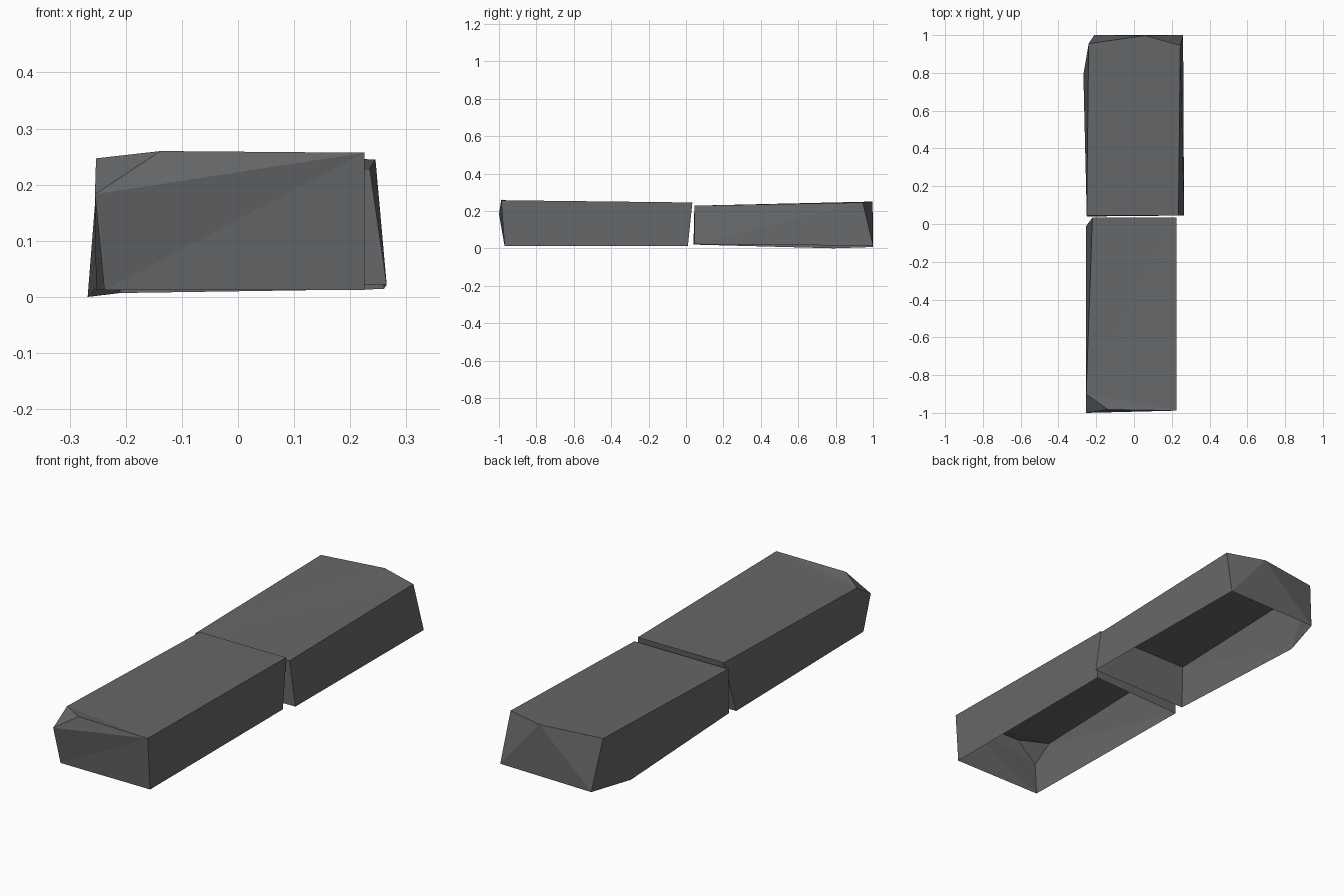
import bpy, bmesh

if "Cube" in bpy.data.objects:
    bpy.data.objects.remove(bpy.data.objects["Cube"])

# One grey stone colour
stone = bpy.data.materials.new("grey stone")
stone.diffuse_color = (0.13, 0.136, 0.142, 1)
stone.use_nodes = True
stone.node_tree.nodes["Principled BSDF"].inputs["Base Color"].default_value = stone.diffuse_color


def block(name, pts, faces):
    """Chipped stone block, open underneath, from named corner points."""
    bm = bmesh.new()
    v = {k: bm.verts.new(p) for k, p in pts.items()}
    for f in faces.split():
        bm.faces.new([v[k] for k in f])
    bmesh.ops.recalc_face_normals(bm, faces=bm.faces)
    # An open shell can be recalculated inside out: keep the top facing up
    if sum(f.normal.z * f.calc_area() for f in bm.faces) < 0:
        bmesh.ops.reverse_faces(bm, faces=bm.faces)
    me = bpy.data.meshes.new(name)
    bm.to_mesh(me)
    bm.free()
    me.materials.append(stone)
    ob = bpy.data.objects.new(name, me)
    bpy.context.collection.objects.link(ob)
    return ob


# Lower-case letters: bottom rim, upper-case: top corners.
# Front block with a chipped front left corner (L below the chip)
block("front_stone", {
    "a": (-0.238, -0.97, 0.012), "b": (0.225, -0.97, 0.012),
    "c": (0.225, 0.01, 0.012), "d": (-0.253, -0.01, 0.012),
    "L": (-0.255, -1.0, 0.183), "A": (-0.253, -0.90, 0.247),
    "M": (-0.138, -0.982, 0.26), "B": (0.225, -0.988, 0.257),
    "C": (0.225, 0.034, 0.245), "D": (-0.22, 0.034, 0.245),
}, "AMB ABC ACD LMA LBM abB aBL bcC bCB cdD cDC daL dLA dAD")

# Back block with a bevelled back end and a bulging left side (p)
block("back_stone", {
    "a": (-0.25, 0.04, 0.02), "b": (0.265, 0.045, 0.022),
    "c": (0.26, 1.0, 0.014), "d": (-0.21, 1.0, 0.007),
    "p": (-0.268, 0.79, 0.0),
    "A": (-0.25, 0.045, 0.228), "B": (0.235, 0.045, 0.228),
    "C": (0.245, 0.945, 0.245), "M": (0.06, 0.998, 0.25),
    "D": (-0.24, 0.955, 0.248),
}, "ABC ACM AMD abB aBA bcC bCB cMC cdM dDM dpD pAD paA")
